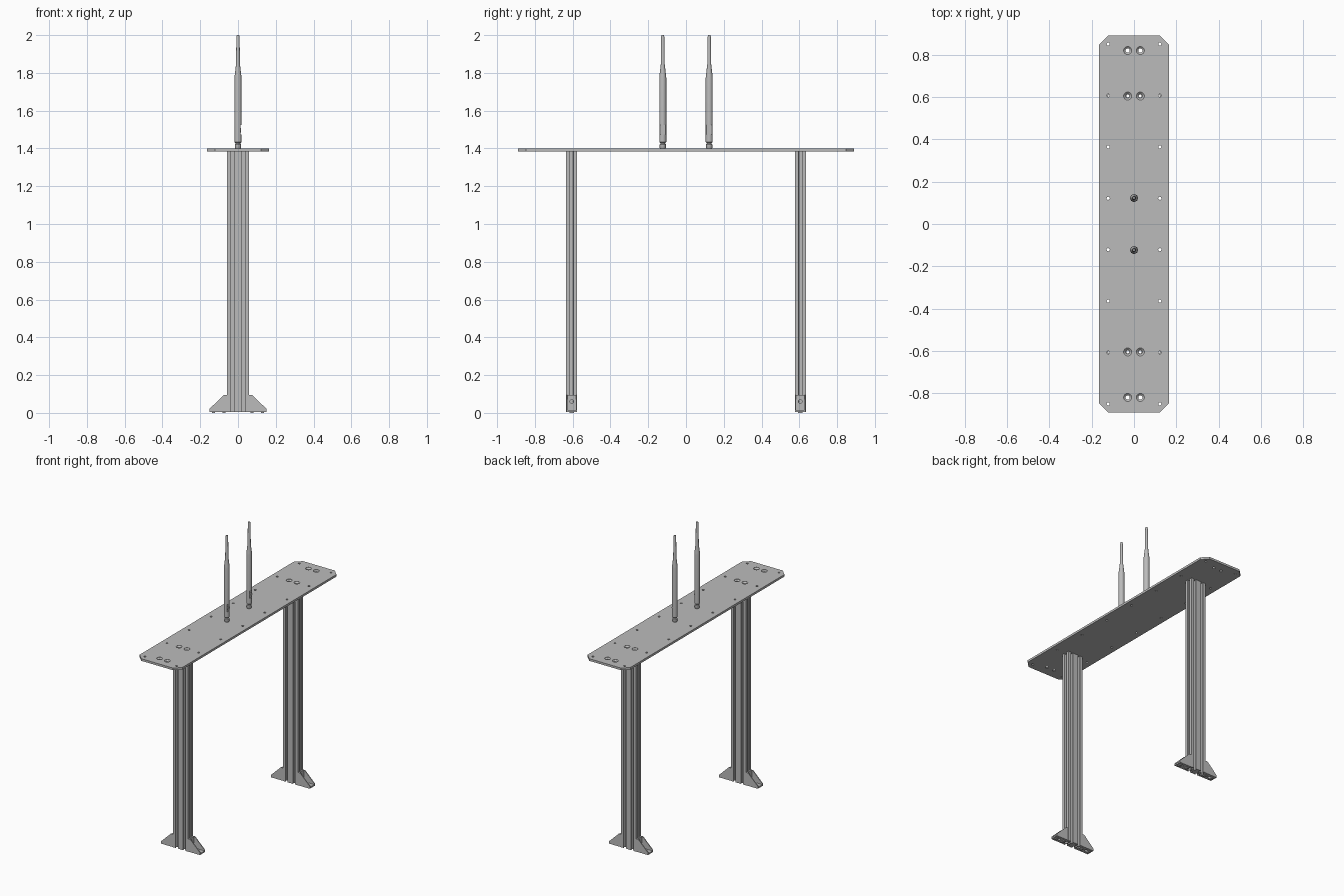
import bpy, bmesh
from math import pi, sin, cos
from mathutils import Matrix, Vector

cube = bpy.data.objects.get("Cube")
if cube:
    bpy.data.objects.remove(cube)

grey = bpy.data.materials.new("plain_grey")
grey.use_nodes = True
grey.diffuse_color = (0.5, 0.5, 0.5, 1)
grey.node_tree.nodes["Principled BSDF"].inputs["Base Color"].default_value = (0.5, 0.5, 0.5, 1)


def add_object(name, mesh, smooth=False):
    ob = bpy.data.objects.new(name, mesh)
    bpy.context.collection.objects.link(ob)
    mesh.materials.clear()
    mesh.materials.append(grey)
    if smooth:
        bpy.ops.object.select_all(action='DESELECT')
        ob.select_set(True)
        bpy.context.view_layer.objects.active = ob
        bpy.ops.object.shade_smooth_by_angle(angle=0.6)
    return ob


def circle(x, y, r, n=20):
    return [(x + r * cos(2 * pi * i / n), y + r * sin(2 * pi * i / n)) for i in range(n)]


def extrude(name, loops, depth, matrix):
    """Fill outline and hole loops in local xy, extrude from local z = 0 to depth."""
    curve = bpy.data.curves.new(name, 'CURVE')
    curve.dimensions = '2D'
    curve.fill_mode = 'BOTH'
    curve.extrude = depth / 2
    for loop in loops:
        spline = curve.splines.new('POLY')
        spline.points.add(len(loop) - 1)
        for point, (x, y) in zip(spline.points, loop):
            point.co = (x, y, 0, 1)
        spline.use_cyclic_u = True
    temp = bpy.data.objects.new(name + "_outline", curve)
    bpy.context.collection.objects.link(temp)
    graph = bpy.context.evaluated_depsgraph_get()
    mesh = bpy.data.meshes.new_from_object(temp.evaluated_get(graph))
    bpy.data.objects.remove(temp)
    bpy.data.curves.remove(curve)
    bm = bmesh.new()
    bm.from_mesh(mesh)
    bmesh.ops.remove_doubles(bm, verts=bm.verts, dist=1e-5)
    bm.transform(matrix @ Matrix.Translation((0, 0, depth / 2)))
    bmesh.ops.recalc_face_normals(bm, faces=bm.faces)
    bm.to_mesh(mesh)
    bm.free()
    mesh.shade_flat()
    return add_object(name, mesh)


def lathe(name, profile, place, n=24):
    """Stack rings of (radius, height) into a closed turned solid."""
    bm = bmesh.new()
    rings = [[bm.verts.new((x, y, z)) for x, y in circle(0, 0, r, n)] for r, z in profile]
    for a, b in zip(rings, rings[1:]):
        for i in range(n):
            j = (i + 1) % n
            bm.faces.new((a[i], a[j], b[j], b[i]))
    bm.faces.new(rings[0][::-1])
    bm.faces.new(rings[-1])
    bm.transform(place)
    mesh = bpy.data.meshes.new(name)
    bm.to_mesh(mesh)
    bm.free()
    return add_object(name, mesh, True)


def box(name, low, high, place=Matrix()):
    low, high = Vector(low), Vector(high)
    bm = bmesh.new()
    bmesh.ops.create_cube(bm, size=1)
    bm.transform(place @ Matrix.Translation((low + high) / 2) @ Matrix.Diagonal((high - low).to_4d()))
    mesh = bpy.data.meshes.new(name)
    bm.to_mesh(mesh)
    bm.free()
    return add_object(name, mesh)


def cut(target, cutter):
    mod = target.modifiers.new("cut", 'BOOLEAN')
    mod.operation = 'DIFFERENCE'
    mod.solver = 'EXACT'
    mod.object = cutter
    cutter.hide_render = True
    cutter.hide_viewport = True


LEG_Y, CELL, FLOOR, DECK = 0.605, 0.058, 0.006, 1.385
H = CELL / 2

# Deck plate with clipped corners, fixing holes and countersunk holes
W, L, C = 0.165, 0.89, 0.042
outline = [(-W, C - L), (C - W, -L), (W - C, -L), (W, C - L),
           (W, L - C), (W - C, L), (C - W, L), (-W, L - C)]
holes = [circle(sx * 0.122, (i - 3.5) * 0.243, 0.0075, 12) for sx in (-1, 1) for i in range(8)]
sinks = [(sx * 0.03, sy * y) for sx in (-1, 1) for sy in (-1, 1) for y in (LEG_Y, 0.82)]
plate = extrude("deck_plate", [outline] + holes, 1.4 - DECK, Matrix.Translation((0, 0, DECK)))
for x, y in sinks:
    cut(plate, lathe("countersink_cutter", [(0.010, -0.01), (0.010, 0.005), (0.019, 0.013), (0.019, 0.03)],
                     Matrix.Translation((x, y, DECK))))

# Slotted rail section: one slot shape repeated around a double cell
SLOT = [(-0.009, 0), (-0.009, 0.006), (-0.016, 0.006), (-0.016, 0.010), (-0.008, 0.018)]
SLOT += [(-u, d) for u, d in reversed(SLOT)]
section = []
for centre, angle, corner in (((-H, 0), 0, (-CELL, -H)), ((H, 0), 0, None), ((H, 0), pi / 2, (CELL, -H)),
                              ((H, 0), pi, (CELL, H)), ((-H, 0), pi, None), ((-H, 0), -pi / 2, (-CELL, H))):
    if corner:
        section.append(corner)
    for u, d in SLOT:
        p = Matrix.Rotation(angle, 2) @ Vector((u, d - H))
        section.append((p.x + centre[0], p.y + centre[1]))
section = [section] + [circle(sx * H, 0, 0.007, 12) for sx in (-1, 1)]

# Legs and their corner brackets
SIDEWAYS = Matrix(((0, 0, 1), (1, 0, 0), (0, 1, 0))).to_4x4()
UPRIGHT = Matrix.Rotation(pi / 2, 4, 'X')
B, T = 0.028, 0.010
gusset = [(CELL, FLOOR), (0.15, FLOOR), (0.15, 0.022), (0.075, 0.095), (CELL, 0.095)]
for end, sy in (("front", -1), ("back", 1)):
    extrude(end + "_leg", section, DECK - FLOOR, Matrix.Translation((0, sy * LEG_Y, FLOOR)))
    for side, turn in (("left", 0), ("right", pi)):
        place = Matrix.Translation((0, sy * LEG_Y, 0)) @ Matrix.Rotation(turn, 4, 'Z')
        name = end + "_" + side + "_bracket_"
        for label, y in (("inner_web", -B + 0.006), ("outer_web", B)):
            extrude(name + label, [gusset], 0.006, place @ Matrix.Translation((0, y, 0)) @ UPRIGHT)
        inner = B - 0.006
        extrude(name + "wall", [[(-inner, FLOOR), (inner, FLOOR), (inner, 0.095), (-inner, 0.095)],
                                circle(0, 0.06, 0.010)], T,
                place @ Matrix.Translation((CELL, 0, 0)) @ SIDEWAYS)
        extrude(name + "foot", [[(CELL + T, -inner), (0.15, -inner), (0.15, inner), (CELL + T, inner)],
                                circle(0.112, 0, 0.010)], T,
                place @ Matrix.Translation((0, 0, FLOOR)))
        for x in (0.075, 0.13):
            box(name + "key", (x - 0.008, -0.012, 0), (x + 0.008, 0.012, FLOOR), place)

# Antennas with a collar, a hinged knuckle and a tapered whip
for end, sy in (("front", -1), ("back", 1)):
    place = Matrix.Translation((0, sy * 0.123, 0))
    name = end + "_antenna_"
    lathe(name + "collar", [(0.014, 1.4), (0.016, 1.403), (0.016, 1.422), (0.012, 1.426), (0.012, 1.432)], place, 16)
    whip = lathe(name + "whip", [(0.015, 1.43), (0.0185, 1.434), (0.0185, 1.775), (0.017, 1.79), (0.0105, 1.845),
                                 (0.0085, 1.99), (0.006, 2.0)], place)
    cut(whip, box(name + "notch_cutter", (0.012, -0.03, 1.475), (0.03, 0.03, 1.525), place))
    lathe(name + "hinge_pin", [(0.012, 0), (0.012, 0.0045)],
          place @ Matrix.Translation((0.0115, 0, 1.497)) @ Matrix.Rotation(pi / 2, 4, 'Y'), 16)
    box(name + "hinge_seam", (-0.0187, -0.004, 1.436), (-0.016, 0.004, 1.51), place)
